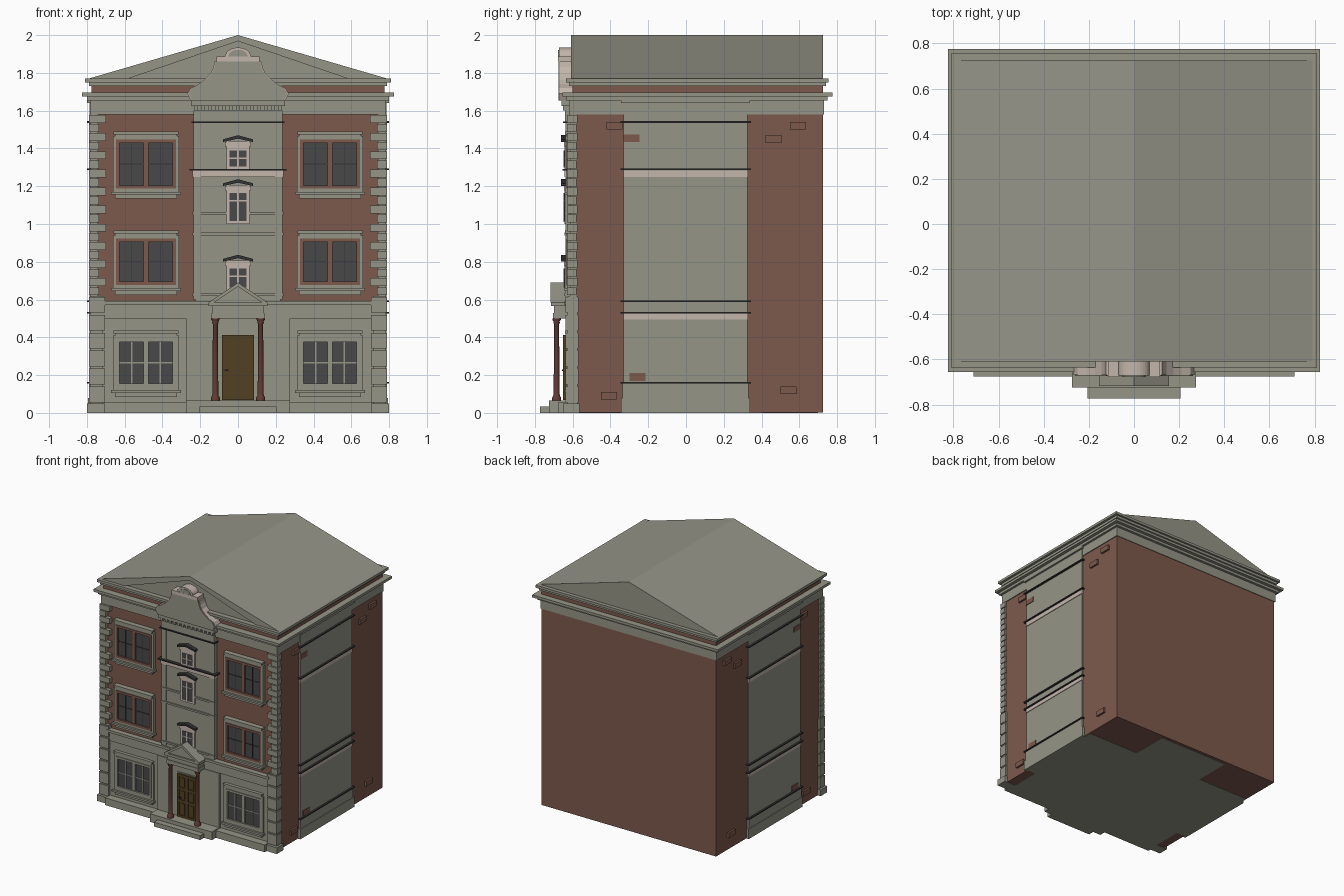
import bpy, bmesh, math

cube = bpy.data.objects.get("Cube")
if cube:
    bpy.data.objects.remove(cube, do_unlink=True)


def material(name, r, g, b):
    m = bpy.data.materials.new(name)
    m.use_nodes = True
    m.diffuse_color = (r, g, b, 1)
    m.node_tree.nodes["Principled BSDF"].inputs["Base Color"].default_value = (r, g, b, 1)
    return m


STONE = material("grey_stone", .30, .30, .245)
BRICK = material("red_brick", .205, .10, .073)
PALE = material("pale_stone", .55, .47, .41)
GLASS = material("dark_glass", .065, .065, .067)
WOOD = material("door_wood", .085, .053, .016)
MAROON = material("column_maroon", .12, .045, .034)
SLATE = material("dark_slate", .035, .034, .034)


def finish(name, bm, mat):
    bmesh.ops.recalc_face_normals(bm, faces=bm.faces)
    mesh = bpy.data.meshes.new(name)
    bm.to_mesh(mesh)
    bm.free()
    mesh.materials.append(mat)
    ob = bpy.data.objects.new(name, mesh)
    bpy.context.collection.objects.link(ob)
    return ob


def prism(name, pts, y0, y1, mat):
    """Extrude an x-z outline from y0 to y1."""
    bm = bmesh.new()
    face = bm.faces.new([bm.verts.new((x, y0, z)) for x, z in pts])
    new = bmesh.ops.extrude_face_region(bm, geom=[face])["geom"]
    bmesh.ops.translate(bm, vec=(0, y1 - y0, 0),
                        verts=[v for v in new if isinstance(v, bmesh.types.BMVert)])
    return finish(name, bm, mat)


def box(name, x0, x1, y0, y1, z0, z1, mat=STONE):
    return prism(name, [(x0, z0), (x1, z0), (x1, z1), (x0, z1)], y0, y1, mat)


def pair(name, x0, x1, *rest):
    """The same box on both sides of the centre line."""
    box(name + "_left", x0, x1, *rest)
    box(name + "_right", -x1, -x0, *rest)


def slab(name, w, y0, y1, z0, z1, mat=STONE):
    box(name, -w, w, y0, y1, z0, z1, mat)


def lathe(name, x, y, profile, mat, sides=16):
    bm = bmesh.new()
    rings = [[bm.verts.new((x + r * math.cos(math.tau * i / sides),
                            y + r * math.sin(math.tau * i / sides), z))
              for i in range(sides)] for r, z in profile]
    for a, b in zip(rings, rings[1:]):
        for i in range(sides):
            j = (i + 1) % sides
            bm.faces.new((a[i], a[j], b[j], b[i]))
    bm.faces.new(rings[0])
    bm.faces.new(rings[-1])
    for f in bm.faces:
        f.smooth = len(f.verts) == 4 and abs(f.normal.z) < .5
    return finish(name, bm, mat)


def mirrored(half):
    return half + [(-x, z) for x, z in reversed(half) if x > 0]


# Main brick block and its stone footing
slab("brick_body", .775, -.6, .725, .002, 1.74, BRICK)
slab("footing_front", .70, -.6, -.33, 0, .03)
slab("footing_middle", .77, -.33, .40, 0, .03)
slab("footing_back", .31, .40, .70, 0, .03)

# Frieze, double cornice and roof
slab("frieze", .782, -.62, .73, 1.58, 1.655)
slab("cornice_bed", .80, -.635, .75, 1.655, 1.675)
slab("lower_cornice", .825, -.655, .775, 1.675, 1.695)
slab("upper_cornice_bed", .79, -.62, .74, 1.73, 1.75)
slab("upper_cornice", .81, -.635, .755, 1.75, 1.77)
prism("roof", [(-.79, 1.77), (.79, 1.77), (0, 2)], -.595, .725, STONE)
prism("raking_moulding", [(-.79, 1.77), (-.58, 1.77), (0, 1.968), (.58, 1.77), (.79, 1.77), (0, 2)],
      -.61, -.595, STONE)

# Side stone panels with string courses, on both flanks
pair("side_panel", .77, .785, -.33, .325, 0, 1.655)
pair("side_plinth", .77, .795, -.345, .34, 0, .08)
pair("side_plinth_top", .77, .79, -.335, .33, .08, .155)
for z in (.155, .525, .587, 1.285, 1.535):
    pair("side_string", .77, .80, -.348, .343, z, z + .009, SLATE)
pair("side_head", .77, .80, -.345, .34, 1.64, 1.655)
for z in (.495, 1.25):
    pair("side_pale_band", .77, .79, -.332, .327, z, z + .034, PALE)

# Scattered projecting bricks on the flanks
for y, z in ((-.33, 1.435), (-.30, .17), (-.42, 1.50), (.42, 1.43), (.55, 1.50),
             (.50, .10), (-.45, .07)):
    pair("loose_brick", .77, .79, y, y + .085, z, z + .04, BRICK)

# Corner quoins: rusticated blocks below, alternating blocks above
pair("quoin_foot", .695, .80, -.65, -.565, 0, .05)
for i in range(6):
    z = .05 + i * .095
    pair("base_quoin", .705, .79, -.638, -.57, z + .006, z + .089)
pair("base_quoin_core", .715, .783, -.628, -.575, 0, .62)
pair("quoin_core", .74, .782, -.615, -.58, .6, 1.58)
for i in range(20):
    z = .62 + i * .048
    wide = i % 2
    pair("quoin", .70 if wide else .735, .79, -.63, -.575 if wide else -.58, z + .003, z + .045)

# Ground storey facing
slab("ground_storey", .715, -.615, -.59, 0, .59)
slab("plinth", .71, -.675, -.59, 0, .058)
slab("ground_band", .715, -.627, -.6, .5, .572)
slab("ground_cornice", .72, -.642, -.6, .572, .592)
slab("door_bay", .275, -.632, -.6, 0, .5)


def window(x, z0, z1, frame_mat, bar_mat, bars):
    """Two-light window: glass, frame, moulded surround, lintel and sill."""
    hw, y = .14, -.615
    for nm, m, d, mat in (("outer_surround", .035, .012, STONE),
                          ("inner_surround", .018, .017, frame_mat)):
        w = hw + m
        a, b = z0 - m, z1 + m
        h = .018
        box(nm + "_left", x + w - h, x + w, y - d, -.59, a, b, mat)
        box(nm + "_right", x - w, x - w + h, y - d, -.59, a, b, mat)
        box(nm + "_top", x - w, x + w, y - d, -.59, b - h, b, mat)
        box(nm + "_bottom", x - w, x + w, y - d, -.59, a, a + h, mat)
    box("window_glass", x - hw, x + hw, y - .004, -.59, z0, z1, GLASS)
    box("window_mullion", x - .012, x + .012, y - .012, -.6, z0, z1, frame_mat)
    zm = (z0 + z1) / 2
    box("window_rail", x - hw, x + hw, y - .008, -.6, zm - bars, zm + bars, bar_mat)
    for s in (-1, 1):
        xc = x + s * .076
        box("window_bar", xc - bars, xc + bars, y - .008, -.6, z0, z1, bar_mat)
    for k in range(2):
        box("window_lintel", x - .163 - .008 * k, x + .163 + .008 * k, y - .018 - .008 * k, -.59,
            z1 + .03 + .015 * k, z1 + .045 + .015 * k)
    box("window_sill", x - .185, x + .185, y - .028, -.59, z0 - .05, z0 - .035)
    box("window_apron", x - .165, x + .165, y - .015, -.59, z0 - .07, z0 - .05)


for x in (-.487, .487):
    window(x, 1.205, 1.43, BRICK, SLATE, .0015)
    window(x, .695, .905, BRICK, SLATE, .0015)
    window(x, .155, .375, STONE, STONE, .004)

# Central bay with flanking pilasters and string courses
slab("central_bay", .225, -.63, -.59, .59, 1.655)
pair("bay_pilaster", .195, .235, -.637, -.59, .6, 1.56)
for z in (.62, .94, 1.05):
    slab("bay_string", .24, -.642, -.59, z, z + .014)
slab("bay_pale_band", .24, -.642, -.59, 1.25, 1.282, PALE)
slab("bay_dark_string", .258, -.655, -.59, 1.282, 1.291, SLATE)
slab("bay_upper_string", .245, -.65, -.59, 1.535, 1.543, SLATE)
slab("bay_frieze", .235, -.64, -.59, 1.543, 1.60)
for i in range(13):
    x = -.222 + i * .037
    box("dentil", x - .009, x + .009, -.652, -.6, 1.60, 1.625)
slab("bay_cornice", .25, -.66, -.59, 1.625, 1.655)

# Small pale windows of the bay with dark peaked hoods
for z0, z1, top in ((1.30, 1.39, 1.47), (1.01, 1.165, 1.237), (.66, .765, .837)):
    slab("bay_window_frame", .062, -.643, -.6, z0 - .01, top - .03, PALE)
    slab("bay_window_glass", .046, -.646, -.6, z0 + .005, z1, GLASS)
    slab("bay_window_mullion", .006, -.649, -.6, z0, z1, PALE)
    slab("bay_window_rail", .046, -.649, -.6, z1 - .045, z1 - .038, PALE)
    pair("bay_window_ear", .055, .07, -.647, -.6, top - .06, top - .035, PALE)
    prism("bay_window_hood", mirrored([(0, top - .018), (.08, top - .036), (.08, top - .022), (0, top)]),
          -.662, -.6, SLATE)

# Curved gable: stone face on a pale body, capped by a lunette
curve = [(.25, 1.655), (.268, 1.69), (.25, 1.72), (.21, 1.74), (.175, 1.765),
         (.145, 1.795), (.13, 1.83), (.125, 1.86)]
prism("gable_body", mirrored(curve), -.668, -.60, PALE)
prism("gable_face", mirrored([(x - .006, z) for x, z in curve]), -.674, -.668, STONE)
slab("gable_cap", .115, -.678, -.60, 1.86, 1.888, PALE)


def arch(r):
    return [(r * math.cos(math.pi * i / 16), 1.888 + .68 * r * math.sin(math.pi * i / 16))
            for i in range(17)]


prism("lunette", arch(.068), -.672, -.60, PALE)
prism("lunette_inset", arch(.05), -.677, -.672, STONE)

# Steps and porch
slab("porch_step", .275, -.725, -.6, 0, .065)
slab("bottom_step", .205, -.773, -.6, 0, .035)
slab("porch_architrave", .14, -.705, -.6, .5, .53)
slab("porch_frieze", .135, -.70, -.6, .53, .565)
slab("porch_cornice", .155, -.715, -.6, .565, .585)
prism("porch_pediment", [(-.145, .585), (.145, .585), (0, .675)], -.702, -.6, STONE)
prism("porch_raking_moulding", mirrored([(0, .668), (.125, .585), (.155, .585), (0, .69)]),
      -.717, -.6, STONE)
for x in (-.12, .12):
    lathe("porch_column", x, -.685, [(.024, .065), (.024, .08), (.018, .09), (.016, .10), (.013, .47),
                                     (.018, .478), (.015, .484), (.022, .492), (.022, .5)], MAROON)

# Door with raised panels and a handle
slab("door_frame", .095, -.638, -.6, .065, .42)
slab("door", .085, -.644, -.6, .068, .412, WOOD)
pair("door_stile", .07, .085, -.65, -.6, .068, .412, WOOD)
slab("door_centre_stile", .01, -.65, -.6, .068, .412, WOOD)
for z in (.068, .19, .29, .395):
    slab("door_rail", .085, -.65, -.6, z, z + .017, WOOD)
for z0, z1 in ((.095, .18), (.217, .28), (.317, .385)):
    pair("door_panel", .02, .06, -.648, -.6, z0, z1, WOOD)
box("door_handle", -.078, -.05, -.657, -.64, .222, .23, SLATE)
